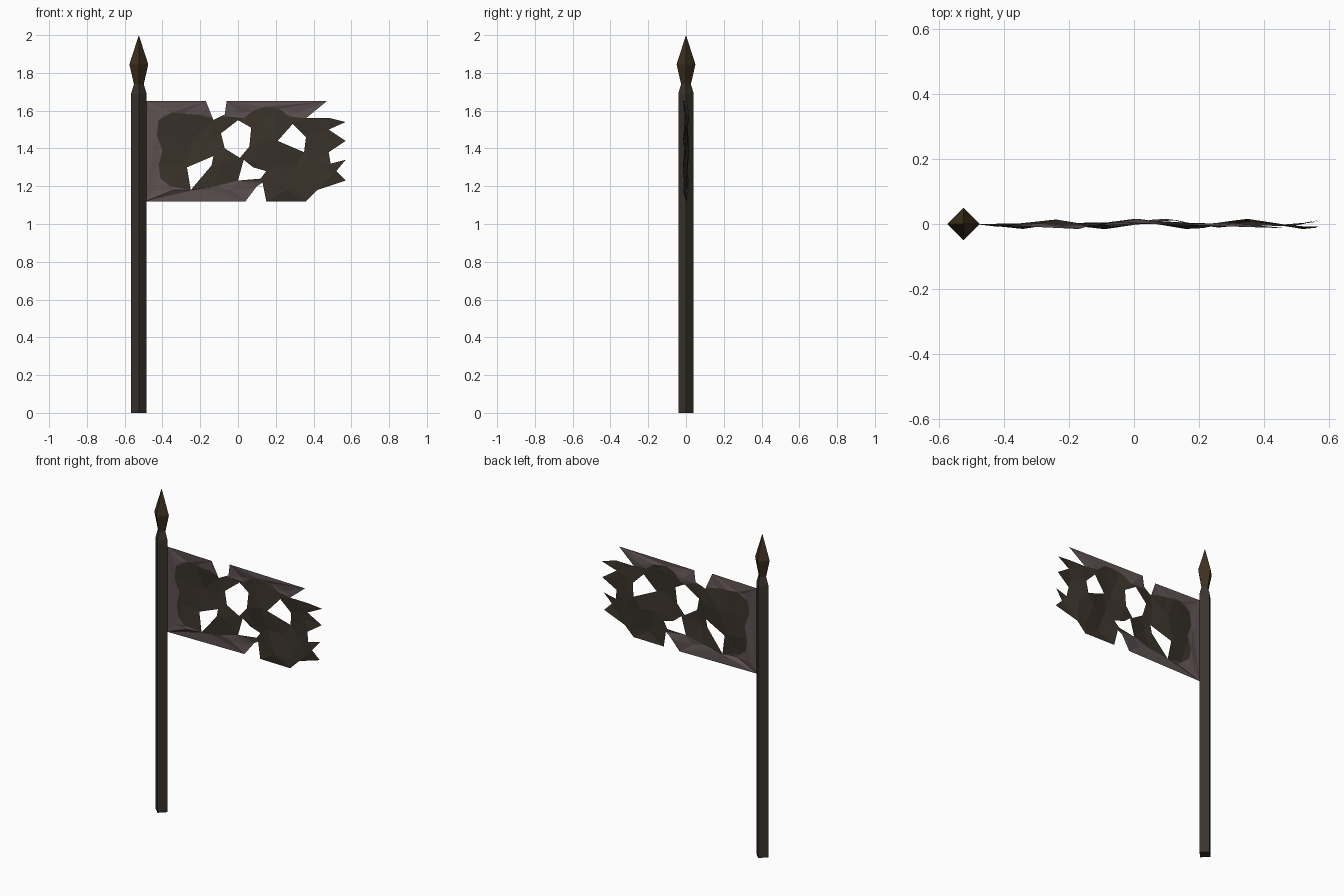
import bpy
import bmesh
from math import sin, cos, pi
from mathutils import Vector
from mathutils.geometry import delaunay_2d_cdt

if "Cube" in bpy.data.objects:
    bpy.data.objects.remove(bpy.data.objects["Cube"], do_unlink=True)


def make_material(name, color):
    mat = bpy.data.materials.new(name)
    mat.use_nodes = True
    mat.diffuse_color = (*color, 1)
    shader = mat.node_tree.nodes["Principled BSDF"]
    shader.inputs["Base Color"].default_value = (*color, 1)
    shader.inputs["Roughness"].default_value = 0.9
    return mat


def add_object(name, bm, materials):
    mesh = bpy.data.meshes.new(name)
    bm.to_mesh(mesh)
    bm.free()
    for mat in materials:
        mesh.materials.append(mat)
    obj = bpy.data.objects.new(name, mesh)
    bpy.context.collection.objects.link(obj)
    return obj


def square_shaft(name, x, profile, mat):
    """Four-sided shaft, corners facing the axes, from (height, radius) pairs."""
    bm = bmesh.new()
    rings = []
    for z, radius in profile:
        angles = [i * pi / 2 for i in range(4)]
        rings.append([bm.verts.new((x + radius * cos(a), radius * sin(a), z)) for a in angles])
    for low, high in zip(rings, rings[1:]):
        for i in range(4):
            j = (i + 1) % 4
            bm.faces.new((low[i], low[j], high[j], high[i]))
    bm.faces.new(rings[0][::-1])
    bm.faces.new(rings[-1])
    bmesh.ops.remove_doubles(bm, verts=bm.verts, dist=0.0001)
    return add_object(name, bm, [mat])


def inside(point, polygon):
    """Even-odd test for a point in a flat polygon."""
    result = False
    for a, b in zip(polygon, polygon[1:] + polygon[:1]):
        if (a.y > point.y) != (b.y > point.y):
            cross = a.x + (point.y - a.y) * (b.x - a.x) / (b.y - a.y)
            if point.x < cross:
                result = not result
    return result


def shape(*points):
    """Polygon on the cloth, given in hundredths of a unit."""
    return [Vector(p) / 100 for p in points]


def ripple(x, z):
    fade = min(1, max(0, (x + 0.485) * 9))
    return fade * (0.009 * sin(x * 21 + z * 5) + 0.007 * sin(x * 9 - z * 15))


wood = make_material("dark wood", (0.042, 0.034, 0.026))
bronze = make_material("tarnished bronze", (0.048, 0.030, 0.013))
cloth = make_material("faded purple cloth", (0.112, 0.082, 0.084))
burnt = make_material("scorched cloth", (0.041, 0.032, 0.023))

# Pole and spear point
pole_x = -0.525
square_shaft("pole", pole_x, [(0, 0.041), (1.69, 0.041), (1.74, 0.026)], wood)
square_shaft("spear_point", pole_x, [(1.74, 0.026), (1.845, 0.05), (2, 0)], bronze)

# Torn outline of the banner
outline = shape(
    (-49, 165), (-17, 165), (-13, 155), (-7, 158), (-6, 165), (47, 165),
    (36, 156), (49, 156), (57, 154), (48, 150), (57, 144), (48, 138),
    (49, 132), (57, 134), (52, 128), (57, 123), (42, 118), (36, 112),
    (15, 112), (13, 122), (10, 120), (4, 112), (-49, 112))

# Burn holes
holes = [
    shape((0, 155), (7, 151), (6, 141), (1, 135), (-7, 140), (-9, 148)),
    shape((3, 134), (8, 130), (15, 128), (12, 124), (0, 123)),
    shape((-27, 130), (-13, 136), (-14, 131), (-25, 118)),
    shape((29, 153), (36, 146), (35, 138), (21, 144)),
]

# Edge of the scorched area, running past the torn right side
scorch = shape(
    (-42, 155), (-35, 159), (-23, 158), (-13, 156), (-7, 157), (3, 156),
    (8, 160), (14, 162), (22, 161), (27, 157), (36, 156), (60, 160),
    (60, 105), (13, 105), (13, 122), (0, 123), (-12, 120), (-25, 118),
    (-36, 120), (-41, 124), (-42, 131), (-40, 139), (-43, 147))

# Triangulate all the edges together, with loose points for the folds
points, edges = [], []
for polygon in [outline, scorch] + holes:
    start, count = len(points), len(polygon)
    points += polygon
    edges += [(start + i, start + (i + 1) % count) for i in range(count)]
for column in range(10):
    for row in range(4):
        stagger = 0.05 * (row % 2)
        points.append(Vector((-0.44 + column * 0.1 + stagger, 1.18 + row * 0.135)))
flat_points, _, triangles, *_ = delaunay_2d_cdt(points, edges, [], 0, 0.0005)

# Keep the cloth, drop the holes, colour the scorched faces
bm = bmesh.new()
verts = [bm.verts.new((p.x, ripple(p.x, p.y), p.y)) for p in flat_points]
for tri in triangles:
    middle = sum((flat_points[i] for i in tri), Vector((0, 0))) / len(tri)
    if inside(middle, outline) and not any(inside(middle, h) for h in holes):
        face = bm.faces.new([verts[i] for i in tri])
        face.material_index = int(inside(middle, scorch))
bmesh.ops.delete(bm, geom=[v for v in bm.verts if not v.link_faces], context="VERTS")
add_object("banner", bm, [cloth, burnt])
